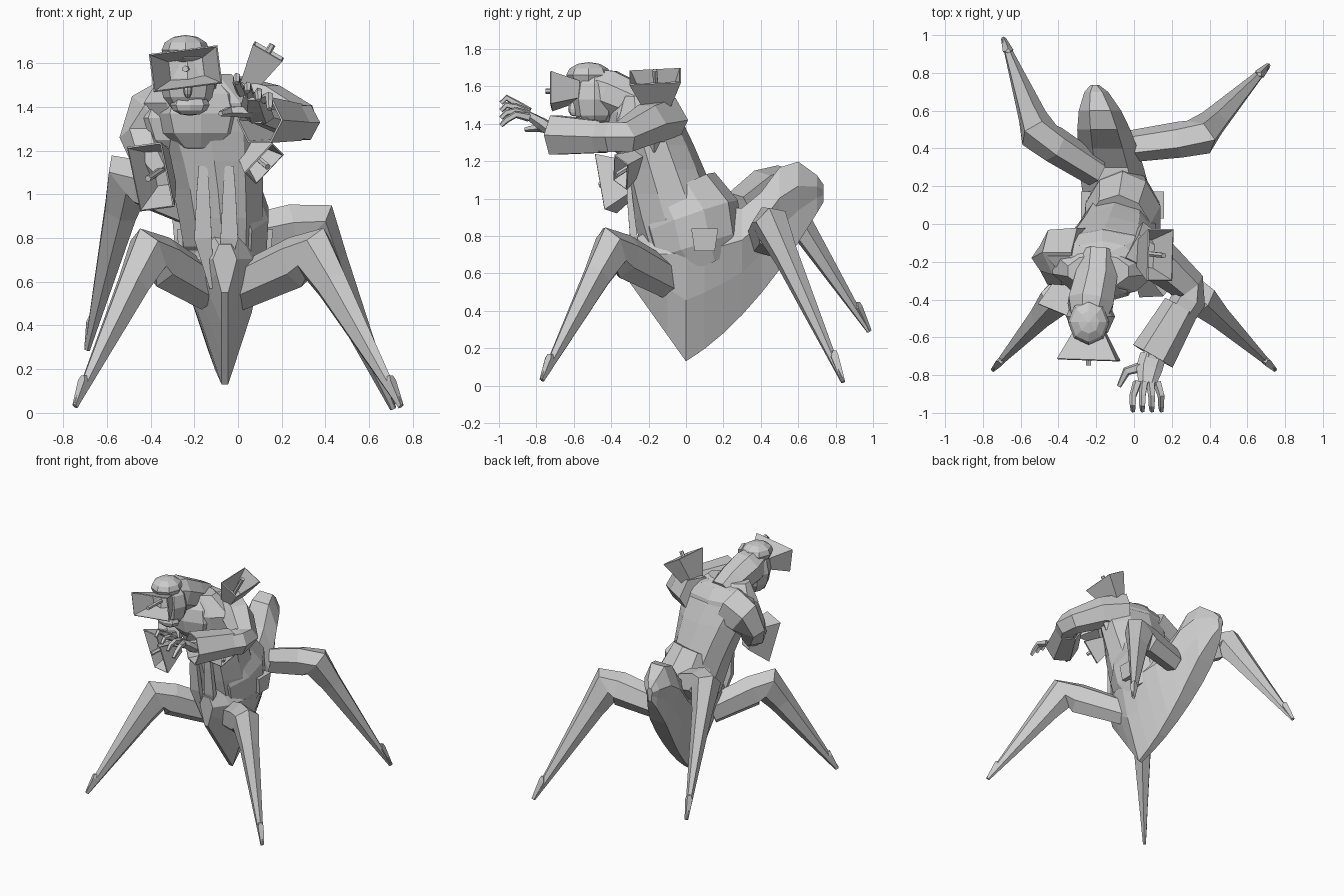
import bpy, bmesh
from math import cos, sin, pi, sqrt
from mathutils import Vector, Matrix

default_cube = bpy.data.objects.get("Cube")
if default_cube:
    bpy.data.objects.remove(default_cube, do_unlink=True)

RIGHTWARD, UPWARD, DEPTHWARD = Vector((1, 0, 0)), Vector((0, 0, 1)), Vector((0, 1, 0))
SIDES = {"right": -1, "left": 1}


def finish(name, bm, wall=0):
    """Turn a bmesh into a named object, optionally with a thin wall."""
    bmesh.ops.recalc_face_normals(bm, faces=bm.faces)
    mesh = bpy.data.meshes.new(name)
    bm.to_mesh(mesh)
    bm.free()
    obj = bpy.data.objects.new(name, mesh)
    bpy.context.collection.objects.link(obj)
    if wall:
        solidify = obj.modifiers.new("wall", "SOLIDIFY")
        solidify.thickness = wall
        solidify.offset = 0


def loft(name, rings, wall=0):
    """Skin a list of equal-length point rings; a walled loft stays open."""
    bm = bmesh.new()
    rows = [[bm.verts.new(point) for point in ring] for ring in rings]
    for lower, upper in zip(rows, rows[1:]):
        for i in range(len(lower)):
            bm.faces.new((lower[i - 1], lower[i], upper[i], upper[i - 1]))
    if not wall:
        bm.faces.new(rows[0])
        bm.faces.new(rows[-1])
    finish(name, bm, wall)


def polygon(center, across, along, sides):
    """Regular polygon ring that fills the two half-extent vectors."""
    grow = 1 / cos(pi / sides)
    turns = [(i + 0.5) * 2 * pi / sides for i in range(sides)]
    return [center + (across * cos(a) + along * sin(a)) * grow for a in turns]


def tube(name, path, sizes, sides=6, hint=UPWARD, flat=1, wall=0):
    """Sweep a polygon along a path, one half-width per point."""
    points = [Vector(p) for p in path]
    rings = []
    for i, (point, size) in enumerate(zip(points, sizes)):
        before, after = points[max(i - 1, 0)], points[min(i + 1, len(points) - 1)]
        tangent = (after - before).normalized()
        along = tangent.cross(hint).normalized()
        across = along.cross(tangent)
        rings.append(polygon(point, across * size, along * size * flat, sides))
    loft(name, rings, wall)


def bulb(name, center, radii):
    """Low-poly ellipsoid."""
    bm = bmesh.new()
    placing = Matrix.LocRotScale(Vector(center), None, Vector(radii))
    bmesh.ops.create_uvsphere(bm, u_segments=8, v_segments=6, radius=1, matrix=placing)
    finish(name, bm)


def horn(name, base, end, wide, hint):
    """Hollow square horn with a closed root and a rod inside."""
    root, mouth = Vector(base), Vector(end)
    narrow = wide / 2
    tube(name, [root, mouth], [narrow, wide], 4, hint, flat=0.55, wall=0.01)
    tube(name + "_root", [root, root.lerp(mouth, 0.1)], [narrow, narrow], 4, hint, flat=0.55)
    tube(name + "_rod", [root, root.lerp(mouth, 1.2)], [0.013, 0.013], 6, hint)


def leg(name, hip, knee, foot):
    """Thigh, bent knee and tapering shin, with an upright spur at the foot."""
    hip, knee, foot = Vector(hip), Vector(knee), Vector(foot)
    normal = (knee - hip).cross(foot - knee).normalized()
    path = [hip, hip.lerp(knee, 0.75), knee, knee.lerp(foot, 0.2), foot]
    tube(name, path, [0.07, 0.08, 0.085, 0.06, 0.01], 6, normal, flat=1.3)
    outward = (foot - knee) * Vector((1, 1, 0))
    outward.normalize()
    heel = foot.lerp(knee, 0.16) + outward * 0.02
    spike = foot.lerp(knee, 0.2) + outward * 0.04
    tube(name + "_spur", [foot, heel, spike], [0.01, 0.02, 0.01], 4, normal)


def body_ring(y):
    """Wedge cross-section: sharp keel below, swelling hump behind."""
    rear, front = max(y, 0), min(y, 0)
    center = -0.06 - 0.2 * rear
    keel = 0.13 + 0.6 * rear + 0.76 * rear ** 2 - 1.4 * front
    hump = max(0, 1 - ((y - 0.58) / 0.22) ** 2)
    top = 0.95 + 0.6 * front + 0.25 * hump
    reach = 0.64 if y > 0.1 else 0.42
    width = 0.18 * sqrt(1 - ((y - 0.1) / reach) ** 2)
    blade = min(0.015 + 0.1 * rear, width * 0.6)
    half = [(width / 2, top), (width, keel + (top - keel) * 0.7),
            (width * 0.7, keel + (top - keel) * 0.4), (blade, keel)]
    return ([(center + x, y, z) for x, z in half]
            + [(center - x, y, z) for x, z in reversed(half)])


def torso_ring(t):
    """Horizontal section that leans forward and broadens to the shoulders."""
    ends = 1 - 0.5 * abs(2 * t - 1) ** 8
    center = Vector((-0.07 - 0.12 * t * t, 0.05 - 0.3 * t, 0.63 + 0.92 * t))
    width = (0.18 + 0.14 * t * t) * ends
    depth = (0.26 - 0.09 * t) * ends
    return polygon(center, RIGHTWARD * width, DEPTHWARD * depth, 10)


# Lower body, torso and shoulders
loft("lower_body", [body_ring(i / 10 - 0.3) for i in range(11)] + [body_ring(0.735)])
loft("torso", [torso_ring(i / 7) for i in range(8)])
bulb("shoulders", (-0.17, -0.17, 1.35), (0.34, 0.16, 0.2))
bulb("collar", (-0.17, -0.28, 1.37), (0.2, 0.14, 0.18))

# Legs
for label, side in SIDES.items():
    leg(f"front_{label}_leg", (side * 0.07 - 0.07, -0.1, 0.57),
        (side * 0.38 - 0.03, -0.4, 0.73), (side * 0.745, -0.77, 0.03))
leg("rear_left_leg", (-0.03, 0.41, 0.79), (0.34, 0.46, 0.86), (0.71, 0.84, 0.02))
leg("rear_right_leg", (-0.2, 0.28, 0.94), (-0.5, 0.47, 1.08), (-0.69, 0.98, 0.29))

# Coat skirt, front edges and hip pouches
tube("coat_skirt", [(-0.06, 0.1, 0.64), (-0.06, 0.05, 0.75), (-0.06, 0.02, 0.9), (-0.08, -0.05, 1.03)],
     [0.14, 0.19, 0.2, 0.17], 10, RIGHTWARD, flat=1.3)
for label, side in SIDES.items():
    x = side * 0.06 - 0.1
    tube(label + "_coat_edge", [(x, -0.31, 1.13), (x, -0.3, 1), (x, -0.28, 0.8),
                                (side * 0.02 - 0.1, -0.24, 0.57)],
         [0.02, 0.03, 0.04, 0.01], 4, RIGHTWARD, flat=0.5)
    x = side * 0.18 - 0.06
    tube(label + "_hip_pouch", [(x, 0.1, 0.72), (x, 0.1, 0.84)], [0.03, 0.04], 4, RIGHTWARD, flat=1.8)

# Neck, head and cap
tube("neck", [(-0.19, -0.16, 1.46), (-0.2, -0.28, 1.51), (-0.23, -0.42, 1.57), (-0.24, -0.52, 1.61)],
     [0.1, 0.11, 0.12, 0.09], 8)
bulb("head", (-0.23, -0.49, 1.53), (0.13, 0.12, 0.17))
bulb("cap", (-0.24, -0.52, 1.66), (0.11, 0.12, 0.07))
bulb("beard", (-0.22, -0.53, 1.41), (0.09, 0.06, 0.05))
bulb("nose", (-0.23, -0.6, 1.48), (0.02, 0.03, 0.04))

# Horns on the brow, shoulder, chest and right arm
horn("brow_horn", (-0.235, -0.57, 1.575), (-0.24, -0.72, 1.575), 0.155, Vector((1, 0, 0.13)))
horn("shoulder_horn", (0.05, -0.155, 1.5), (0.14, -0.165, 1.655), 0.135, DEPTHWARD)
horn("chest_horn", (0.04, -0.24, 1.21), (0.12, -0.35, 1.14), 0.09, RIGHTWARD + UPWARD)
horn("arm_horn", (-0.34, -0.27, 1.12), (-0.4, -0.43, 1.08), 0.15, Vector((-0.3, -0.4, 1)))

# Right arm, cut short
tube("right_arm", [(-0.27, -0.15, 1.4), (-0.4, -0.15, 1.34), (-0.45, -0.18, 1.26),
                   (-0.4, -0.25, 1.17), (-0.35, -0.28, 1.1)],
     [0.13, 0.12, 0.08, 0.08, 0.05], 6, DEPTHWARD)

# Left arm, wide cuff and wrist
tube("left_arm", [(-0.02, -0.11, 1.42), (0.14, -0.2, 1.4), (0.29, -0.33, 1.33),
                  (0.29, -0.4, 1.33), (0.21, -0.53, 1.33)], [0.12, 0.1, 0.08, 0.08, 0.07])
tube("left_cuff", [(0.25, -0.44, 1.33), (0.1, -0.7, 1.34)], [0.08, 0.1], wall=0.01)
tube("left_wrist", [(0.2, -0.53, 1.33), (0.09, -0.72, 1.36)], [0.05, 0.035])

# Open hand with spread, curling fingers
tube("palm", [(0.1, -0.7, 1.35), (0.08, -0.77, 1.4), (0.07, -0.85, 1.45)],
     [0.03, 0.03, 0.02], flat=2)
for i, label in enumerate(("index", "middle", "ring", "little")):
    spread = i - 1.5
    x, drop = 0.07 + spread * 0.035, spread * 0.02
    outer = x + spread * 0.015
    tube(label + "_finger", [(x, -0.84, 1.45 - drop / 2), (outer, -0.91, 1.48 - drop),
                             (outer, -0.96, 1.48 - drop * 2), (outer, -0.99, 1.45 - drop * 2)],
         [0.02, 0.016, 0.014, 0.01], 5, RIGHTWARD)
tube("thumb", [(0.06, -0.75, 1.38), (-0.04, -0.78, 1.38), (-0.08, -0.86, 1.37)], [0.025, 0.02, 0.01], 5)
